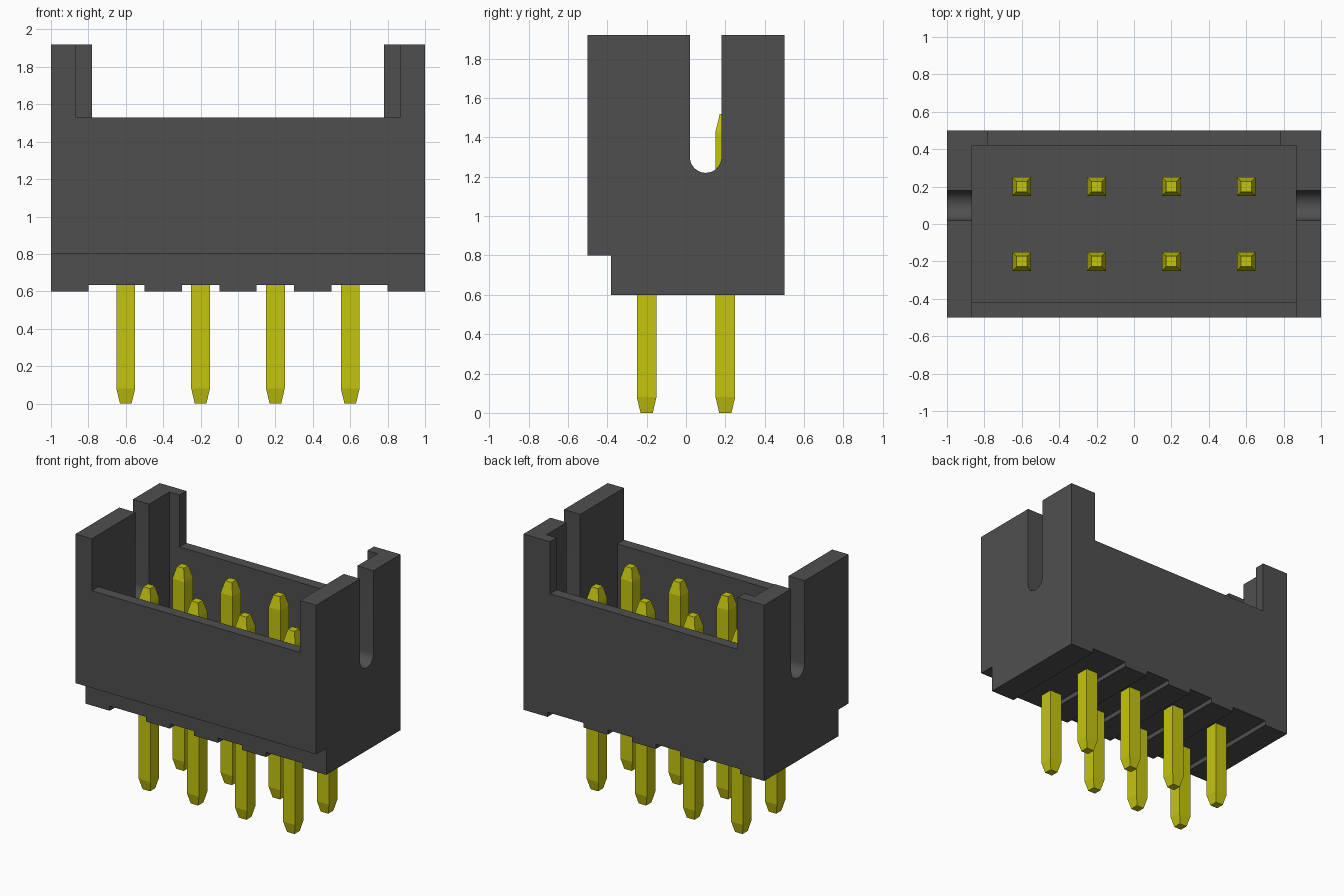
import bpy
import bmesh
import math

cube = bpy.data.objects.get("Cube")
if cube:
    bpy.data.objects.remove(cube, do_unlink=True)


def make_material(name, color):
    mat = bpy.data.materials.new(name)
    mat.use_nodes = True
    mat.diffuse_color = (*color, 1)
    mat.node_tree.nodes["Principled BSDF"].inputs["Base Color"].default_value = (*color, 1)
    return mat


CHARCOAL = make_material("charcoal plastic", (0.078, 0.078, 0.078))
YELLOW = make_material("yellow metal", (0.56, 0.56, 0.005))


def make_object(name, bm, mat):
    bmesh.ops.recalc_face_normals(bm, faces=bm.faces)
    mesh = bpy.data.meshes.new(name)
    bm.to_mesh(mesh)
    bm.free()
    mesh.materials.append(mat)
    obj = bpy.data.objects.new(name, mesh)
    bpy.context.collection.objects.link(obj)
    return obj


def side_prism(name, profile, x0, x1):
    """Extrude a (y, z) profile from x0 to x1."""
    bm = bmesh.new()
    face = bm.faces.new([bm.verts.new((x0, y, z)) for y, z in profile])
    ext = bmesh.ops.extrude_face_region(bm, geom=[face])
    verts = [g for g in ext["geom"] if isinstance(g, bmesh.types.BMVert)]
    bmesh.ops.translate(bm, verts=verts, vec=(x1 - x0, 0, 0))
    return make_object(name, bm, CHARCOAL)


def rect(y0, y1, z0, z1):
    return [(y0, z0), (y1, z0), (y1, z1), (y0, z1)]


def cut(target, cutter):
    cutter.hide_render = True
    mod = target.modifiers.new("cut", 'BOOLEAN')
    mod.operation = 'DIFFERENCE'
    mod.solver = 'EXACT'
    mod.object = cutter
    bpy.context.view_layer.objects.active = target
    bpy.ops.object.modifier_apply(modifier=mod.name)
    bpy.data.objects.remove(cutter, do_unlink=True)


# Housing block with a step along the lower front edge
FLOOR = 0.92
housing = side_prism("housing", [(-0.5, 0.8), (-0.38, 0.8), (-0.38, 0.6),
                                 (0.5, 0.6), (0.5, 1.92), (-0.5, 1.92)], -1, 1)

# Cavity, open above the low front wall
cut(housing, side_prism("cavity_cutter", [(-0.6, 1.53), (-0.42, 1.53), (-0.42, FLOOR),
                                          (0.42, FLOOR), (0.42, 2.1), (-0.6, 2.1)],
                        -0.865, 0.865))

# Opening above the back wall, leaving corner returns
cut(housing, side_prism("back_opening_cutter", rect(0.3, 0.6, 1.53, 2.1), -0.78, 0.78))

# Round-bottomed slot through both end walls
arc = [(0.1 + 0.08 * math.cos(a), 1.3 + 0.08 * math.sin(a))
       for a in (math.pi + math.pi * i / 16 for i in range(17))]
cut(housing, side_prism("slot_cutter", arc + [(0.18, 2.1), (0.02, 2.1)], -1.2, 1.2))

# Shallow standoff grooves across the underside
for i, (x0, x1) in enumerate([(-0.8, -0.5), (-0.3, -0.1), (0.1, 0.3), (0.5, 0.8)]):
    cut(housing, side_prism(f"groove_cutter_{i}", rect(-0.7, 0.7, 0.4, 0.635), x0, x1))

# Smooth only the curved slot bottoms
bpy.ops.object.select_all(action='DESELECT')
housing.select_set(True)
bpy.context.view_layer.objects.active = housing
bpy.ops.object.shade_smooth_by_angle(angle=math.radians(30))


# Square pins with tapered tips
def make_pin(name, x, y):
    bm = bmesh.new()
    rings = []
    for z, h in [(0, 0.031), (0.08, 0.05), (1.43, 0.05), (1.52, 0.028)]:
        rings.append([bm.verts.new((x + sx * h, y + sy * h, z))
                      for sx, sy in [(-1, -1), (1, -1), (1, 1), (-1, 1)]])
    for low, high in zip(rings, rings[1:]):
        for k in range(4):
            n = (k + 1) % 4
            bm.faces.new([low[k], low[n], high[n], high[k]])
    bm.faces.new(rings[0])
    bm.faces.new(rings[-1])
    return make_object(name, bm, YELLOW)


for row, y in [("front", -0.2), ("back", 0.2)]:
    for i in range(4):
        make_pin(f"{row}_pin_{i + 1}", -0.6 + 0.4 * i, y)
